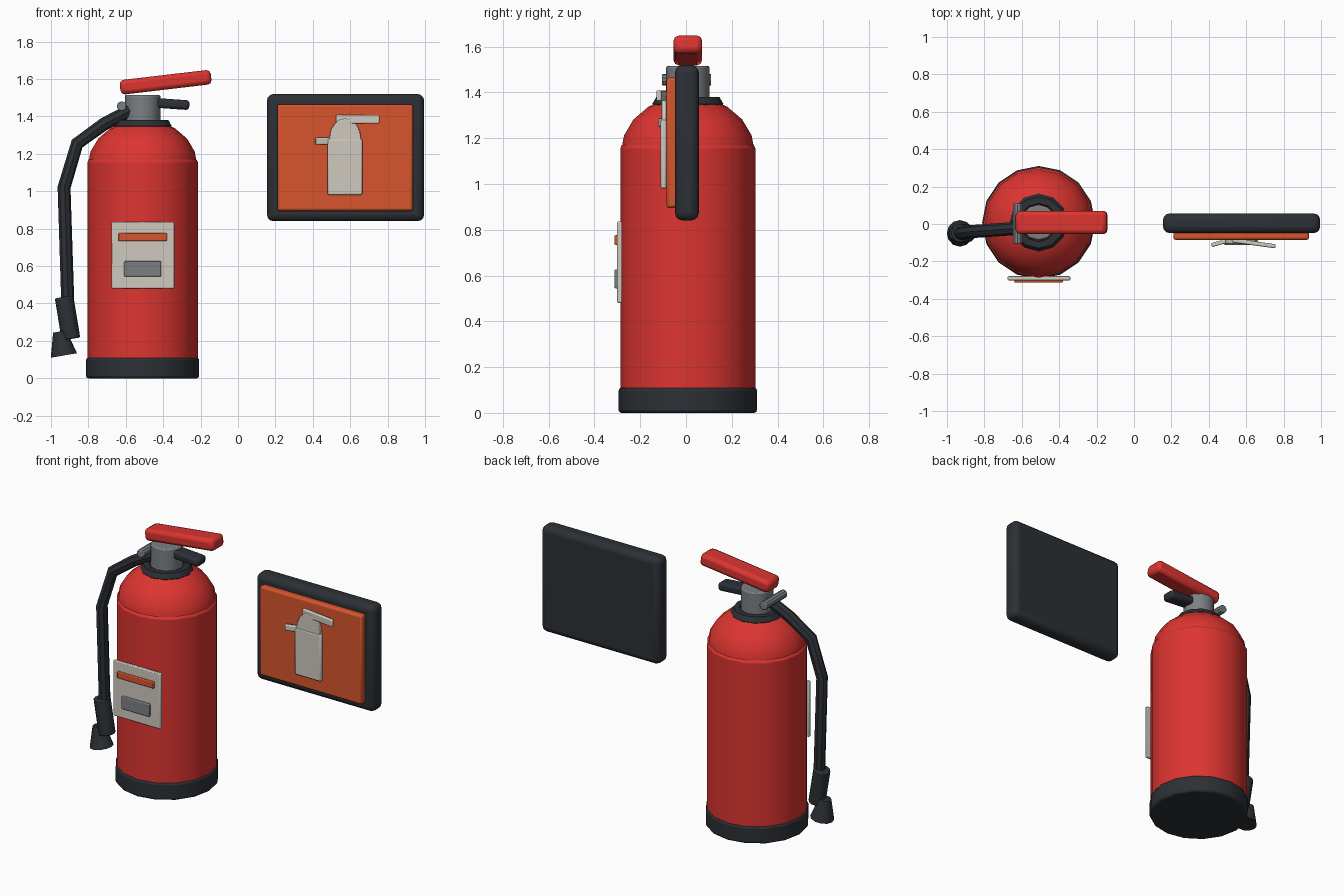
import bpy, math
from mathutils import Vector

if "Cube" in bpy.data.objects:
    bpy.data.objects.remove(bpy.data.objects["Cube"])

CX, CY = -0.51, 0.008


def material(name, rgb):
    m = bpy.data.materials.new(name)
    m.diffuse_color = (*rgb, 1)
    m.use_nodes = True
    m.node_tree.nodes["Principled BSDF"].inputs["Base Color"].default_value = m.diffuse_color
    return m


RED = material("red", (0.72, 0.035, 0.03))
DARK = material("dark_rubber", (0.025, 0.03, 0.036))
ORANGE = material("orange", (0.68, 0.09, 0.025))
WHITE = material("off_white", (0.62, 0.59, 0.53))
GREY = material("metal_grey", (0.2, 0.215, 0.23))


def finish(name, mat, bevel=0, segments=2):
    ob = bpy.context.object
    ob.name = name
    ob.data.materials.append(mat)
    if bevel:
        b = ob.modifiers.new("bevel", 'BEVEL')
        b.width, b.segments, b.limit_method = bevel, segments, 'ANGLE'
        b.angle_limit = math.radians(40)
    bpy.ops.object.shade_smooth_by_angle(angle=math.radians(35))
    return ob


def box(name, mat, loc, size, rot=(0, 0, 0), bevel=0.008, segments=2):
    bpy.ops.mesh.primitive_cube_add(size=1, location=loc,
                                    rotation=[math.radians(a) for a in rot])
    bpy.context.object.scale = size
    bpy.ops.object.transform_apply(location=False, rotation=False, scale=True)
    return finish(name, mat, bevel, segments)


def tube(name, mat, a, b, r1, r2=None, sides=16, bevel=0.0):
    a, b = Vector(a), Vector(b)
    d = b - a
    bpy.ops.mesh.primitive_cone_add(vertices=sides, radius1=r1, radius2=r1 if r2 is None else r2,
                                    depth=d.length, location=(a + b) / 2,
                                    rotation=d.to_track_quat('Z', 'Y').to_euler())
    return finish(name, mat, bevel)


# Tank: rubber foot, cylinder and domed shoulder
tube("base_ring", DARK, (CX, CY, 0), (CX, CY, 0.11), 0.302, bevel=0.012)
tube("tank_body", RED, (CX, CY, 0.09), (CX, CY, 1.175), 0.295, bevel=0.02)
bpy.ops.mesh.primitive_uv_sphere_add(segments=16, ring_count=10, radius=1, location=(CX, CY, 1.135))
bpy.context.object.scale = (0.293, 0.293, 0.25)
bpy.ops.object.transform_apply(location=False, rotation=False, scale=True)
finish("tank_shoulder", RED)

# Neck collar and valve
bpy.ops.mesh.primitive_torus_add(major_segments=12, minor_segments=6, major_radius=0.12,
                                 minor_radius=0.035, location=(CX, CY, 1.35))
finish("neck_collar", DARK)
tube("valve", GREY, (CX, CY, 1.34), (CX, CY, 1.515), 0.095, sides=12, bevel=0.008)
tube("valve_pin", GREY, (-0.622, -0.105, 1.455), (-0.622, 0.11, 1.455), 0.026, sides=10, bevel=0.005)

# Handles
box("top_lever", RED, (-0.387, CY, 1.583), (0.49, 0.125, 0.078), (0, -6.7, 0), 0.022)
box("lower_handle", DARK, (-0.36, CY, 1.467), (0.2, 0.09, 0.052), (0, 4, 0), 0.016)

# Hose
curve = bpy.data.curves.new("hose", 'CURVE')
curve.dimensions = '3D'
path = [(-0.58, -0.02, 1.43), (-0.715, -0.03, 1.36), (-0.86, -0.04, 1.255),
        (-0.93, -0.05, 1.02), (-0.91, -0.05, 0.40)]
spline = curve.splines.new('POLY')
spline.points.add(len(path) - 1)
for p, co in zip(spline.points, path):
    p.co = (*co, 1)
curve.bevel_depth, curve.bevel_resolution, curve.use_fill_caps = 0.035, 2, True
hose = bpy.data.objects.new("hose", curve)
bpy.context.collection.objects.link(hose)
bpy.ops.object.select_all(action='DESELECT')
hose.select_set(True)
bpy.context.view_layer.objects.active = hose
bpy.ops.object.convert(target='MESH')
finish("hose", DARK)

# Nozzle grip and horn
tube("nozzle_grip", DARK, (-0.93, -0.05, 0.435), (-0.893, -0.05, 0.21), 0.05, sides=12, bevel=0.008)
tube("nozzle_horn", DARK, (-0.931, -0.05, 0.122), (-0.953, -0.05, 0.25), 0.071, 0.036, sides=12)

# Tank label
box("label_plate", WHITE, (-0.508, -0.29, 0.658), (0.335, 0.022, 0.355), bevel=0.005)
box("label_stripe", ORANGE, (-0.51, -0.303, 0.755), (0.26, 0.02, 0.042), bevel=0.005)
box("label_block", GREY, (-0.51, -0.303, 0.585), (0.198, 0.02, 0.082), bevel=0.005)

# Wall sign with pictogram
box("sign_frame", DARK, (0.575, 0.004, 1.18), (0.84, 0.105, 0.68), bevel=0.035, segments=3)
box("sign_panel", ORANGE, (0.573, -0.06, 1.18), (0.725, 0.05, 0.57), bevel=0.012)
box("icon_body", WHITE, (0.572, -0.098, 1.13), (0.185, 0.026, 0.3), bevel=0.008)
icon = tube("icon_dome", WHITE, (0.573, -0.084, 1.28), (0.573, -0.108, 1.28), 0.085, sides=16, bevel=0.004)
icon.scale = (1, 1.28, 1)
box("icon_handle", WHITE, (0.64, -0.103, 1.385), (0.235, 0.022, 0.046), (0, 0, -8), 0.006)
box("icon_nozzle", WHITE, (0.46, -0.1, 1.268), (0.095, 0.022, 0.038), (0, 0, 16), 0.006)
